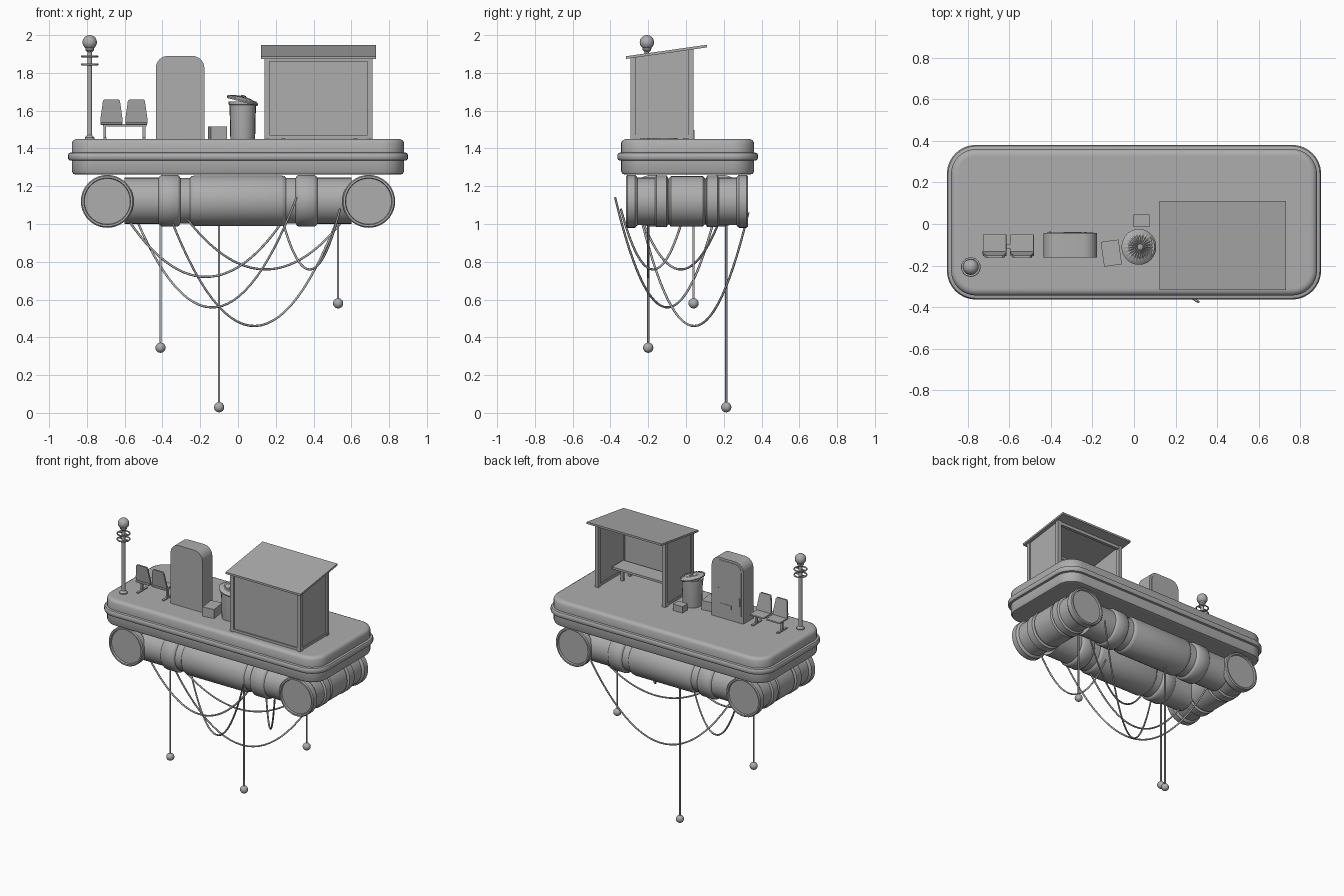
import bpy, bmesh
from math import pi, cos, sin, radians
from mathutils import Matrix, Vector

if "Cube" in bpy.data.objects:
    bpy.data.objects.remove(bpy.data.objects["Cube"])

grey = bpy.data.materials.new("dark_grey")
grey.diffuse_color = (.42, .42, .42, 1)
grey.use_nodes = True
grey.node_tree.nodes["Principled BSDF"].inputs["Base Color"].default_value = grey.diffuse_color


def finish(name, bm, smooth=True, bevel=0):
    bmesh.ops.recalc_face_normals(bm, faces=bm.faces[:])
    me = bpy.data.meshes.new(name)
    bm.to_mesh(me)
    bm.free()
    me.materials.append(grey)
    ob = bpy.data.objects.new(name, me)
    bpy.context.collection.objects.link(ob)
    if bevel:
        m = ob.modifiers.new("bevel", 'BEVEL')
        m.width, m.segments = bevel, 2
    if smooth:
        bpy.ops.object.select_all(action='DESELECT')
        ob.select_set(True)
        bpy.context.view_layer.objects.active = ob
        bpy.ops.object.shade_smooth_by_angle(angle=radians(35))
    return ob


def loft(name, rings, **kw):
    """Skin a list of equal-length point rings, capping the ends."""
    bm = bmesh.new()
    vs = [[bm.verts.new(p) for p in r] for r in rings]
    n = len(vs[0])
    for a, b in zip(vs, vs[1:]):
        for i in range(n):
            bm.faces.new((a[i], a[(i + 1) % n], b[(i + 1) % n], b[i]))
    bm.faces.new(vs[0])
    bm.faces.new(vs[-1])
    return finish(name, bm, **kw)


def lathe(name, profile, loc, axis='z', n=32, rot=None, ribs=0):
    """Revolve (radius, height) points about an axis; ribs lowers every other spoke."""
    m = {'z': Matrix(), 'x': Matrix.Rotation(pi / 2, 4, 'Y'), 'y': Matrix.Rotation(-pi / 2, 4, 'X')}[axis]
    m = Matrix.Translation(loc) @ (rot or m)
    return loft(name, [[m @ Vector((r * cos(2 * pi * i / n), r * sin(2 * pi * i / n), h - ribs * (i % 2)))
                        for i in range(n)] for r, h in profile])


def box(name, x, y, z, bevel=0, turn=0):
    bm = bmesh.new()
    c = Vector(((x[0] + x[1]) / 2, (y[0] + y[1]) / 2, (z[0] + z[1]) / 2))
    s = Matrix.Diagonal((x[1] - x[0], y[1] - y[0], z[1] - z[0], 1))
    bmesh.ops.create_cube(bm, size=1, matrix=Matrix.Translation(c) @ Matrix.Rotation(turn, 4, 'Z') @ s)
    return finish(name, bm, False, bevel)


def ball(name, r, loc):
    bm = bmesh.new()
    bmesh.ops.create_uvsphere(bm, u_segments=24, v_segments=14, radius=r, matrix=Matrix.Translation(loc))
    return finish(name, bm)


def tube(name, pts, r, cyclic=False):
    cu = bpy.data.curves.new(name, 'CURVE')
    cu.dimensions, cu.bevel_depth, cu.bevel_resolution, cu.use_fill_caps = '3D', r, 2, True
    cu.materials.append(grey)
    sp = cu.splines.new('POLY')
    sp.points.add(len(pts) - 1)
    for p, q in zip(sp.points, pts):
        p.co = (*q, 1)
    sp.use_cyclic_u = cyclic
    ob = bpy.data.objects.new(name, cu)
    bpy.context.collection.objects.link(ob)
    bpy.ops.object.select_all(action='DESELECT')
    ob.select_set(True)
    bpy.context.view_layer.objects.active = ob
    bpy.ops.object.convert(target='MESH')


def round_rect(hx, hy, r, z, cy, seg=8):
    pts = []
    for k, (sx, sy) in enumerate(((1, 1), (-1, 1), (-1, -1), (1, -1))):
        for i in range(seg + 1):
            a = (k + i / seg) * pi / 2
            pts.append((sx * (hx - r) + r * cos(a), cy + sy * (hy - r) + r * sin(a), z))
    return pts


# floating deck with a bulging bumper rim
deck = [(.05, 1.262), (.04, 1.262), (.027, 1.266), (.02, 1.28), (.02, 1.335), (.006, 1.338), (0, 1.347),
        (0, 1.367), (.006, 1.376), (.02, 1.379), (.02, 1.43), (.028, 1.443), (.042, 1.45), (.055, 1.45)]
loft("deck", [round_rect(.9 - d, .372 - d, .14 - d, z, .0085) for d, z in deck])


# thruster pipes below: two crossways, two lengthways
def mirrored(half):
    return [(r, -h) for r, h in reversed(half)] + half


end_pipe = mirrored([(.133, .085), (.122, .095), (.122, .1), (.137, .107), (.137, .162), (.125, .17),
                     (.125, .262), (.134, .268), (.14, .276), (.14, .316), (.134, .323), (.124, .323),
                     (.121, .31), (.001, .31)])
long_pipe = mirrored([(.134, .23), (.13, .245), (.12, .255), (.12, .305), (.13, .31), (.137, .32), (.137, .405),
                      (.13, .415), (.122, .42), (.122, .6)])
for s in (-1, 1):
    lathe("cross_pipe", end_pipe, (s * .692, .005, 1.12), 'y', 40)
    lathe("long_pipe", long_pipe, (0, .005 + s * .18, 1.123), 'x', 40)

# hanging weights
for x, y, z in ((-.41, -.2, .345), (-.1, .213, .03), (.53, .04, .58)):
    tube("weight_line", [(x, y, z), (x, y, 1.1)], .006)
    ball("weight", .027, (x, y, z))

# sagging cables: start, end, lowest height
for a, b, low in (((-.58, -.2, 1.02), (.24, -.2, 1.02), .72),
                  ((-.54, .15, 1.03), (.31, -.375, 1.14), .56),
                  ((-.36, -.24, 1.04), (.54, .33, 1.06), .46),
                  ((-.28, -.24, 1.04), (.54, .17, 1.0), .76),
                  ((.235, -.02, 1.02), (.54, -.345, 1.08), .76)):
    a, b = Vector(a), Vector(b)
    sag = (a.z + b.z) / 2 - low
    tube("cable", [a.lerp(b, i / 28) - Vector((0, 0, sag * 4 * i / 28 * (1 - i / 28))) for i in range(29)], .006)


# waiting shelter, open towards the back
def roof_z(y):
    return 1.874 + (y + .318) * .142


def yz_prism(name, x, ys, z0):
    prof = [(ys[0], z0), (ys[1], z0), (ys[1], roof_z(ys[1])), (ys[0], roof_z(ys[0]))]
    loft(name, [[(xx, y, z) for y, z in prof] for xx in x], smooth=False)


roof = [(y, roof_z(y) + t) for y, t in ((-.318, 0), (.11, 0), (.11, .014), (-.318, .014))]
loft("shelter_roof", [[(x, y, z) for y, z in roof] for x in (.122, .73)], smooth=False)
for x in (.139, .685):
    for y in (-.293, .012):
        yz_prism("shelter_post", (x, x + .028), (y, y + .028), 1.45)
    yz_prism("shelter_side_panel", (x + .009, x + .019), (-.28, .03), 1.46)
    box("shelter_side_sill", (x + .002, x + .026), (-.28, .03), (1.453, 1.47))
box("shelter_back_panel", (.15, .7), (-.282, -.272), (1.46, 1.876))
box("shelter_back_sill", (.15, .7), (-.291, -.267), (1.453, 1.47))
box("shelter_back_beam", (.15, .7), (-.291, -.267), (1.86, 1.877))
box("shelter_front_beam", (.15, .7), (.014, .036), (1.9, 1.922))
box("shelter_bench_seat", (.165, .685), (-.25, -.12), (1.527, 1.543))
for x in (.24, .62):
    for y in (-.235, -.15):
        box("shelter_bench_leg", (x - .009, x + .009), (y - .009, y + .009), (1.45, 1.53))


# vending machine with rounded top, door and details on its back side
def arch(x0, x1, z0, z1, r, y):
    pts = [(x0, y, z0), (x1, y, z0)]
    for k, cx in ((0, x1 - r), (1, x0 + r)):
        pts += [(cx + r * cos((k + i / 8) * pi / 2), y, z1 - r + r * sin((k + i / 8) * pi / 2)) for i in range(9)]
    return pts


loft("machine_body", [arch(-.435, -.178, 1.45, 1.89, .065, y) for y in (-.16, -.044)])
loft("machine_door", [arch(-.418, -.195, 1.5, 1.874, .052, y) for y in (-.05, -.041)])
box("machine_slot", (-.34, -.25), (-.045, -.039), (1.53, 1.56))
box("machine_handle", (-.408, -.4), (-.045, -.036), (1.57, 1.63))
box("machine_coin_panel", (-.24, -.225), (-.045, -.038), (1.655, 1.67))

# pair of seats on a shared beam
box("seat_beam", (-.715, -.485), (-.118, -.096), (1.516, 1.53))
for x in (-.705, -.498):
    box("seat_leg", (x - .007, x + .007), (-.114, -.1), (1.455, 1.518))
    box("seat_foot", (x - .008, x + .008), (-.16, -.055), (1.45, 1.458))
for x in (-.67, -.538):
    box("seat_pan", (x - .057, x + .057), (-.155, -.05), (1.524, 1.537), .005)
    back = [(-.058, 1.532), (.058, 1.532), (.058, 1.56), (.045, 1.652), (.038, 1.66), (-.038, 1.66),
            (-.045, 1.652), (-.058, 1.56)]
    loft("seat_back", [[(x + u, -.136 + d - (z - 1.53) * .16, z) for u, z in back] for d in (-.006, .006)],
         smooth=False)

# lamp post with two rings
px, py = -.785, -.207
lathe("lamp_post", [(.001, 1.45), (.026, 1.45), (.026, 1.457), (.013, 1.47), (.012, 1.91), (.022, 1.92),
                    (.024, 1.935), (.001, 1.936)], (px, py, 0), n=20)
ball("lamp_globe", .038, (px, py, 1.962))
for z in (1.845, 1.887):
    tube("lamp_ring", [(px + .042 * cos(i * pi / 14), py + .042 * sin(i * pi / 14), z) for i in range(28)],
         .005, True)
    box("lamp_ring_spoke", (px - .042, px + .042), (py - .003, py + .003), (z - .003, z + .003))

# trash can with faint ribs and a tilted, fluted lid
cx, cy, n = .025, -.11, 48
can = []
for r, z in ((.064, 1.45), (.066, 1.462), (.07, 1.63), (.074, 1.632), (.074, 1.648), (.06, 1.648), (.055, 1.47)):
    rib = .0015 if 1.455 < z < 1.631 and r > .056 else 0
    can.append([(cx + (r - rib * (i % 2)) * cos(2 * pi * i / n), cy + (r - rib * (i % 2)) * sin(2 * pi * i / n), z)
                for i in range(n)])
loft("trash_can", can)
tilt = Matrix.Rotation(radians(15), 4, 'Y')
lathe("trash_lid", [(.001, -.004), (.084, -.012), (.086, -.004), (.08, .002), (.04, .012), (.012, .016),
                    (.001, .016)], (cx, cy, 1.66), n=n, rot=tilt, ribs=.003)
lathe("lid_knob", [(.001, .01), (.014, .01), (.014, .02), (.001, .022)], (cx, cy, 1.66), n=16, rot=tilt)

# loose boxes beside the can
box("box_large", (-.152, -.066), (-.2, -.08), (1.45, 1.517), turn=radians(8))
box("box_small", (-.003, .075), (-.015, .045), (1.45, 1.497))
